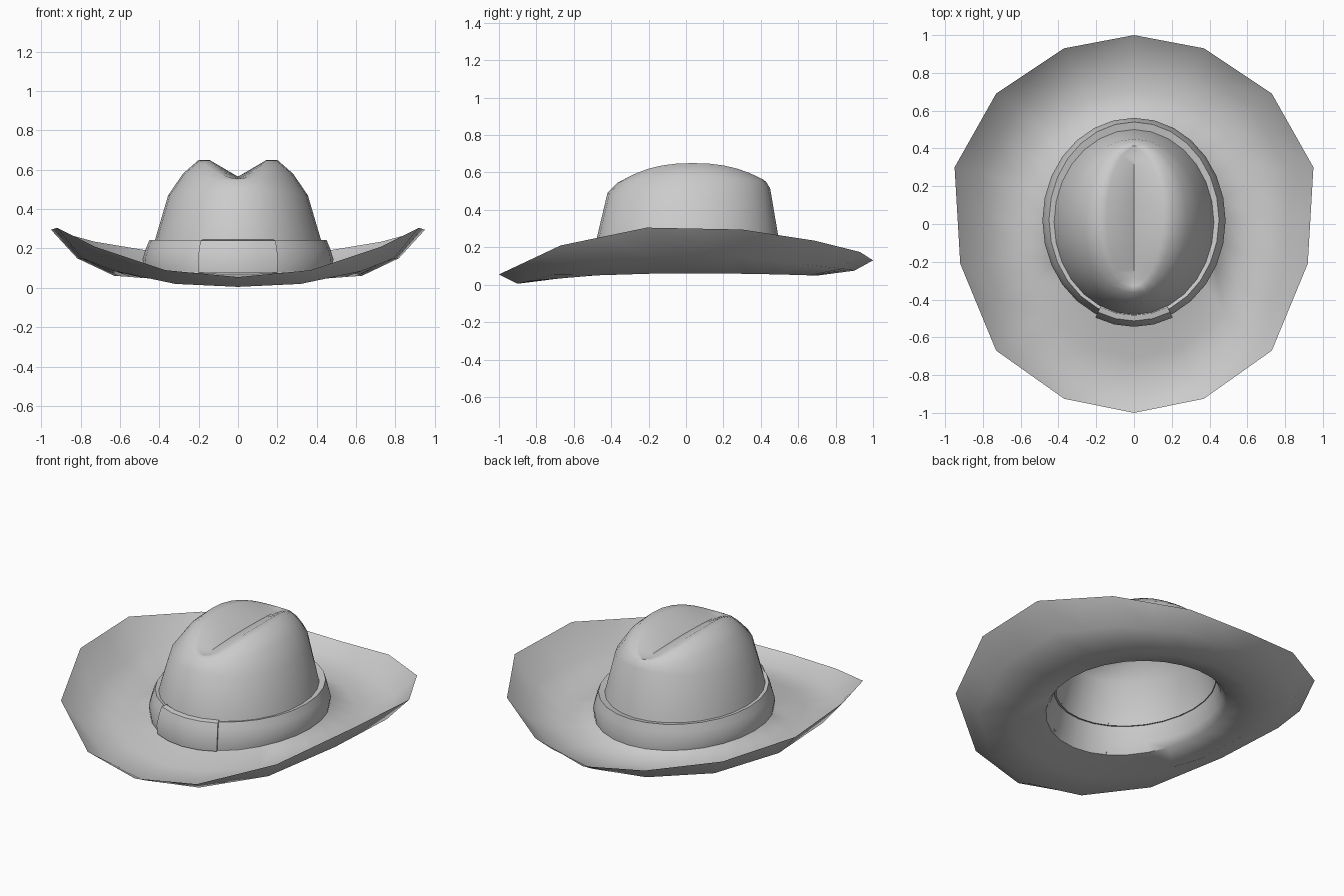
import bpy, bmesh
from math import sin, cos, radians, pi

old = bpy.data.objects.get("Cube")
if old:
    bpy.data.objects.remove(old, do_unlink=True)

felt = bpy.data.materials.new("grey_felt")
felt.use_nodes = True
GREY = (0.6, 0.6, 0.6, 1)
felt.diffuse_color = GREY
felt.node_tree.nodes["Principled BSDF"].inputs["Base Color"].default_value = GREY

SIDES = 28
ROUND = [2 * pi * i / SIDES for i in range(SIDES)]


def oval(rx, y_front, y_back, z_side, z_front, z_back, power=2, angles=ROUND, grow=None):
    """Oval ring starting at the front; its height blends from side to front and back."""
    ring = []
    yc, ry = (y_front + y_back) / 2, (y_back - y_front) / 2
    for i, a in enumerate(angles):
        c = cos(a)
        g = grow[i] if grow else 0
        z = z_side + ((z_front if c > 0 else z_back) - z_side) * abs(c) ** power
        ring.append(((rx + g) * sin(a), yc - (ry + g) * c, z))
    return ring


def brim_ring(sx, sy, heights):
    """Scaled, mirrored copy of the brim outline with edge midpoints added."""
    half = [(x * sx, y * sy, z) for (x, y), z in zip(OUTLINE, heights)]
    corners = half + [(-x, y, z) for x, y, z in half[-2:0:-1]]
    ring = []
    for i, p in enumerate(corners):
        q = corners[(i + 1) % len(corners)]
        ring += [p, tuple((a + b) / 2 for a, b in zip(p, q))]
    return ring


def loft(name, rings, closed=True, angle=45):
    """Skin a list of equal rings."""
    bm = bmesh.new()
    rows = [[bm.verts.new(p) for p in r] for r in rings]
    n = len(rows[0])
    for a, b in zip(rows, rows[1:]):
        for i in range(n if closed else n - 1):
            j = (i + 1) % n
            bm.faces.new((a[i], a[j], b[j], b[i]))
    bmesh.ops.remove_doubles(bm, verts=bm.verts, dist=0.0005)
    mesh = bpy.data.meshes.new(name)
    bm.to_mesh(mesh)
    bm.free()
    mesh.materials.append(felt)
    obj = bpy.data.objects.new(name, mesh)
    bpy.context.collection.objects.link(obj)
    bpy.ops.object.select_all(action="DESELECT")
    obj.select_set(True)
    bpy.context.view_layer.objects.active = obj
    bpy.ops.object.shade_smooth_by_angle(angle=radians(angle))
    return obj


# Brim outline, right half from front to back
OUTLINE = [(0, -1), (.37, -.925), (.73, -.67), (.92, -.21),
           (.95, .30), (.73, .69), (.37, .93), (0, 1)]

brim = [
    brim_ring(1, 1, (.055, .09, .21, .305, .295, .235, .175, .13)),
    brim_ring(.86, .9, (.005, .02, .085, .15, .15, .11, .085, .075)),
    brim_ring(.66, .71, (.03, .035, .05, .06, .06, .055, .05, .05)),
    oval(.475, -.52, .56, .1, .07, .085),
]

# Crown: wall, shoulder, twin ridges and a centre crease
crown = [
    oval(.445, -.5, .525, .14, .13, .13),
    oval(.42, -.477, .495, .25, .25, .25),
    oval(.355, -.42, .45, .47, .49, .515),
    oval(.28, -.365, .428, .58, .545, .55),
    oval(.2, -.345, .415, .65, .555, .56, 2.4),
    oval(.145, -.33, .4, .65, .553, .558, 2.4),
    oval(0, -.31, .38, .565, .55, .555),
]
loft("brim_and_crown", brim + crown)

# Hat band with a lip tucked against the crown
band_rows = [
    (.478, -.522, .558, .1, .075, .09),
    (.485, -.526, .562, .145, .13, .14),
    (.468, -.51, .55, .2, .2, .2),
    (.45, -.495, .54, .243, .24, .243),
    (.415, -.465, .5, .235, .232, .235),
]
loft("hat_band", [oval(*row) for row in band_rows], angle=40)

# Flat bow wrapped over the front of the band, ends tucked in
bow_angles = [radians(a) for a in (-24, -24, -12, 0, 12, 24, 24)]
bow_grow = [-.015] + [.018] * 5 + [-.015]
bow_rows = [(.465, -.51, .54, .085, .08, .08)] + band_rows[:4]
bow_rows.append((.42, -.465, .5, .25, .245, .25))
loft("band_bow", [oval(*row, angles=bow_angles, grow=bow_grow) for row in bow_rows],
     closed=False, angle=40)
